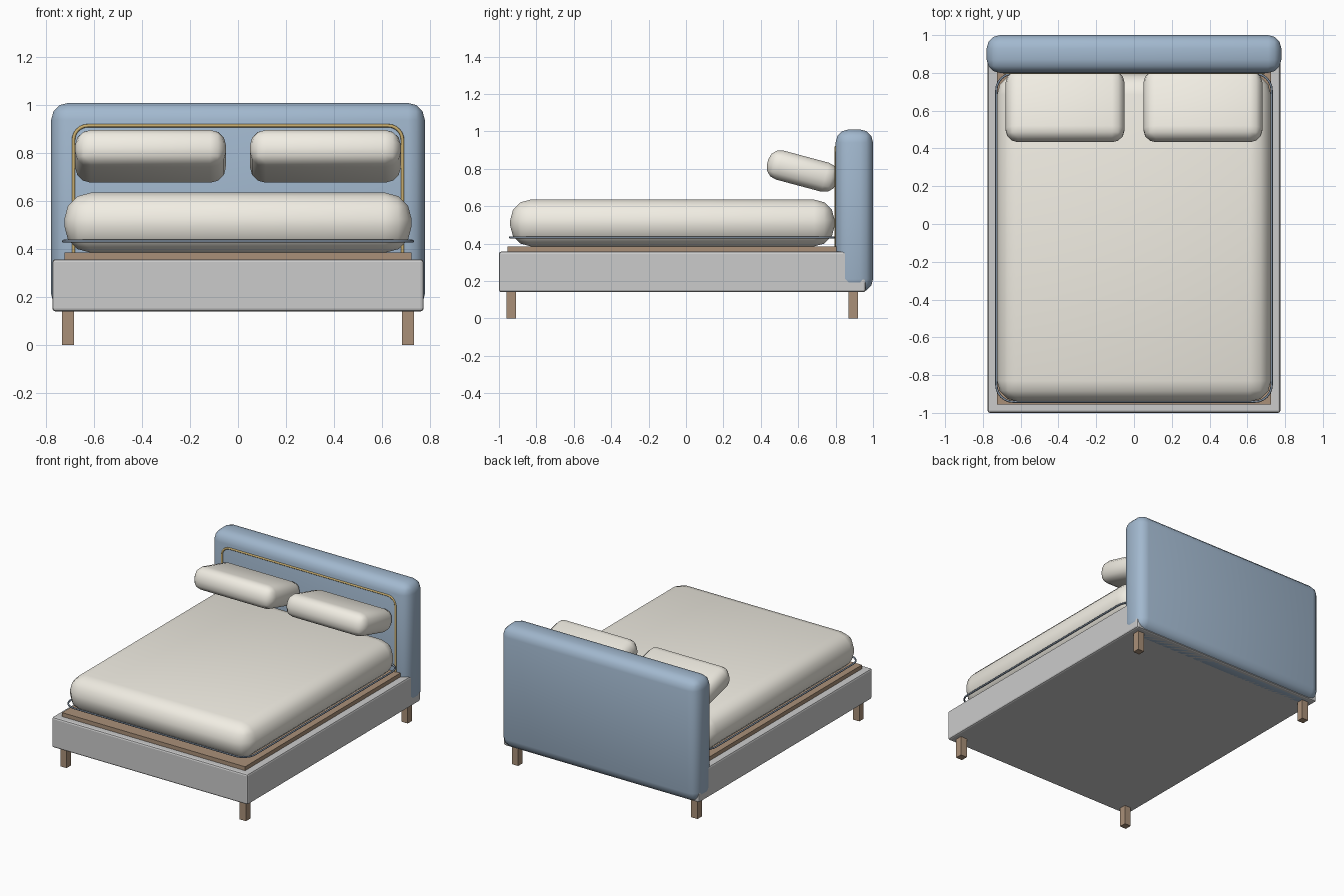
import bpy, bmesh, math
from mathutils import Vector, Matrix

if "Cube" in bpy.data.objects:
    bpy.data.objects.remove(bpy.data.objects["Cube"])


def material(name, rgb):
    m = bpy.data.materials.new(name)
    m.diffuse_color = (*rgb, 1)
    m.use_nodes = True
    m.node_tree.nodes["Principled BSDF"].inputs["Base Color"].default_value = m.diffuse_color
    return m


BLUE = material("blue_fabric", (0.36, 0.48, 0.62))
CREAM = material("cream_linen", (0.88, 0.85, 0.77))
WOOD = material("wood", (0.40, 0.28, 0.19))
BRASS = material("brass", (0.58, 0.42, 0.16))
PIPE = material("piping", (0.22, 0.28, 0.36))


def box(name, lo, hi, mat=None, bevel=0.0, segments=3, smooth=False, tilt=0.0):
    """Box between two corners, optionally rounded and tilted about x."""
    lo, hi = Vector(lo), Vector(hi)
    bm = bmesh.new()
    bmesh.ops.create_cube(bm, size=1)
    bmesh.ops.scale(bm, vec=hi - lo, verts=bm.verts)
    if bevel:
        bmesh.ops.bevel(bm, geom=bm.edges[:], offset=bevel, segments=segments,
                        profile=0.5, affect='EDGES')
    bm.transform(Matrix.Rotation(tilt, 4, 'X'))
    mesh = bpy.data.meshes.new(name)
    bm.to_mesh(mesh)
    bm.free()
    if smooth:
        mesh.shade_smooth()
    if mat:
        mesh.materials.append(mat)
    ob = bpy.data.objects.new(name, mesh)
    ob.location = (lo + hi) / 2
    bpy.context.collection.objects.link(ob)
    return ob


def arc(cx, cy, r, start, steps=6):
    """Quarter-circle points, counter-clockwise from start degrees."""
    angles = [math.radians(start + 90 * i / steps) for i in range(steps + 1)]
    return [(cx + r * math.cos(a), cy + r * math.sin(a)) for a in angles]


def tube(name, points, radius, mat, cyclic=False):
    cu = bpy.data.curves.new(name, 'CURVE')
    cu.dimensions = '3D'
    cu.bevel_depth = radius
    cu.bevel_resolution = 2
    cu.use_fill_caps = True
    sp = cu.splines.new('POLY')
    sp.points.add(len(points) - 1)
    for p, co in zip(sp.points, points):
        p.co = (*co, 1)
    sp.use_cyclic_u = cyclic
    sp.use_smooth = True
    cu.materials.append(mat)
    ob = bpy.data.objects.new(name, cu)
    bpy.context.collection.objects.link(ob)
    return ob


# Base frame and wooden platform
box("bed_frame", (-0.775, -1.0, 0.14), (0.775, 0.96, 0.357), bevel=0.012, segments=2)
box("platform", (-0.725, -0.955, 0.355), (0.725, 0.915, 0.385), WOOD)

# Four square legs
for sx, side in ((-1, "left"), (1, "right")):
    for y, end in ((-0.935, "front"), (0.895, "back")):
        x = sx * 0.71
        box(f"{end}_{side}_leg", (x - 0.025, y - 0.025, 0), (x + 0.025, y + 0.025, 0.145), WOOD)

# Padded headboard
box("headboard", (-0.78, 0.80, 0.14), (0.78, 1.0, 1.01), BLUE, bevel=0.07, smooth=True)

# Brass trim: an upside-down U on the headboard front
tx, tz, tr = 0.687, 0.915, 0.06
profile = ([(tx, 0.385)] + arc(tx - tr, tz - tr, tr, 0)
           + arc(-tx + tr, tz - tr, tr, 90) + [(-tx, 0.385)])
tube("headboard_trim", [(x, 0.80, z) for x, z in profile], 0.007, BRASS)

# Mattress with piping around its lower edge
box("mattress", (-0.725, -0.94, 0.385), (0.725, 0.795, 0.635), CREAM, bevel=0.11, smooth=True)
px, y0, y1, pr = 0.729, -0.941, 0.797, 0.09
loop = (arc(px - pr, y1 - pr, pr, 0) + arc(-px + pr, y1 - pr, pr, 90)
        + arc(-px + pr, y0 + pr, pr, 180) + arc(px - pr, y0 + pr, pr, 270))
tube("mattress_piping", [(x, y, 0.433) for x, y in loop], 0.006, PIPE, cyclic=True)

# Two pillows leaning on the headboard
for sx, side in ((-1, "left"), (1, "right")):
    x = sx * 0.365
    box(f"{side}_pillow", (x - 0.315, 0.43, 0.707), (x + 0.315, 0.815, 0.867), CREAM,
        bevel=0.066, smooth=True, tilt=math.radians(-15))
